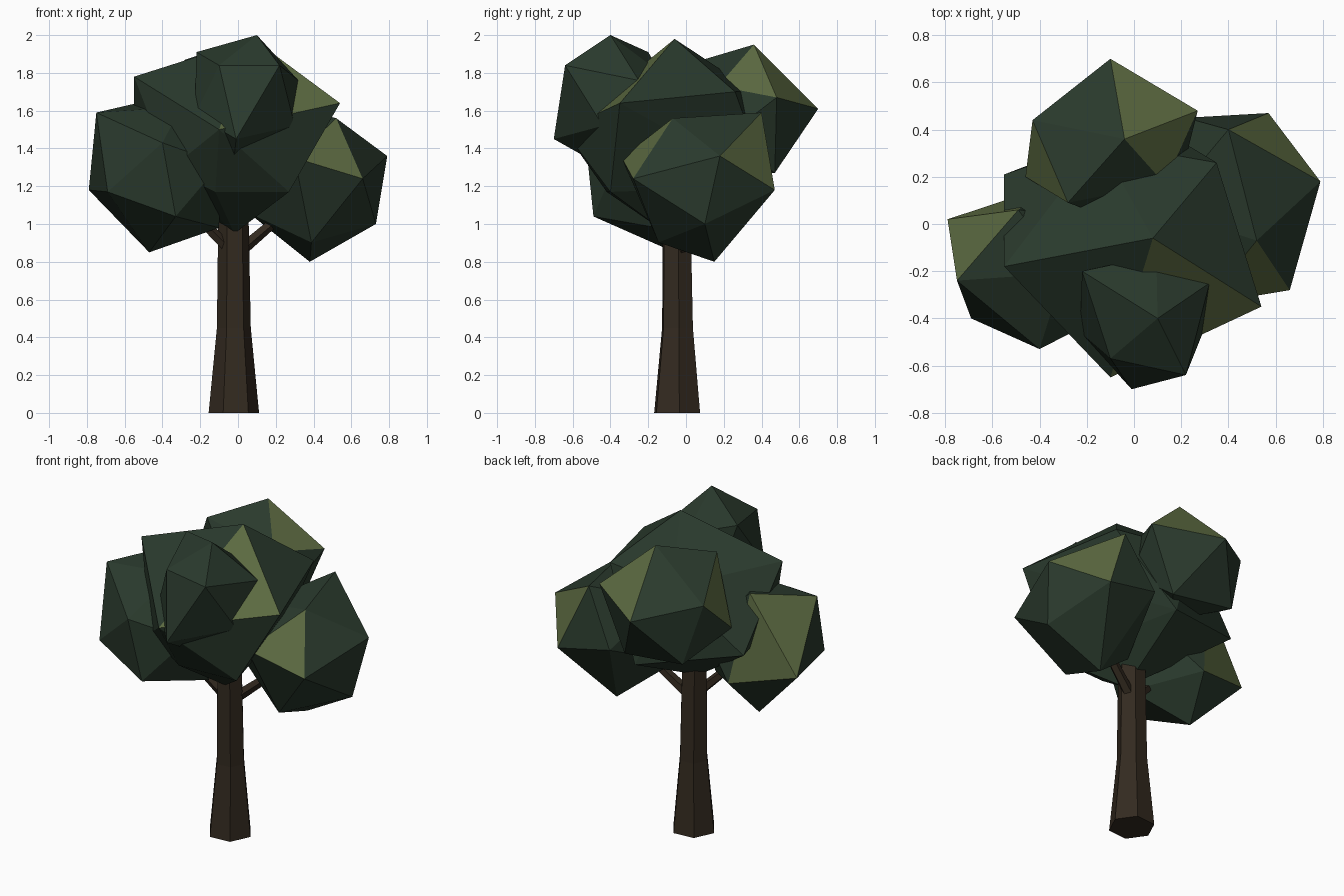
import bpy, bmesh, math
from mathutils import Vector, Matrix

if "Cube" in bpy.data.objects:
    bpy.data.objects.remove(bpy.data.objects["Cube"])


def material(name, rgb):
    m = bpy.data.materials.new(name)
    m.diffuse_color = (*rgb, 1)
    m.use_nodes = True
    m.node_tree.nodes["Principled BSDF"].inputs["Base Color"].default_value = m.diffuse_color
    return m


DARK = material("dark_green", (0.023, 0.042, 0.026))
OLIVE = material("olive_green", (0.105, 0.142, 0.052))
BARK = material("bark_brown", (0.033, 0.023, 0.014))


def finish(name, bm, mats):
    bmesh.ops.recalc_face_normals(bm, faces=bm.faces[:])
    me = bpy.data.meshes.new(name)
    bm.to_mesh(me)
    bm.free()
    ob = bpy.data.objects.new(name, me)
    bpy.context.collection.objects.link(ob)
    for m in mats:
        me.materials.append(m)
    return ob


def frame(a, b):
    """Orthonormal frame with a as first axis and b in the first plane."""
    a = a.normalized()
    c = a.cross(b).normalized()
    return Matrix((a, c.cross(a), c)).transposed()


def leaf_clump(name, centre, radius, corners, olive_dirs):
    """Uneven icosahedron: its nearest corners are pulled to given points."""
    centre = Vector(centre)
    corners = [Vector(c) for c in corners]
    bm = bmesh.new()
    bmesh.ops.create_icosphere(bm, subdivisions=1, radius=1)
    bm.verts.ensure_lookup_table()
    v0 = bm.verts[0]
    v1 = v0.link_edges[0].other_vert(v0)
    turn = frame(corners[0] - centre, corners[1] - centre) @ frame(v0.co, v1.co).transposed()
    free = [turn @ v.co for v in bm.verts]
    bm.free()
    for c in corners:
        d = (c - centre).normalized()
        free.remove(max(free, key=lambda p: p.normalized().dot(d)))
    bm = bmesh.new()
    for p in corners + [centre + radius * q for q in free]:
        bm.verts.new(p)
    bmesh.ops.convex_hull(bm, input=bm.verts[:])
    loose = [v for v in bm.verts if not v.link_faces]
    bmesh.ops.delete(bm, geom=loose, context='VERTS')
    bmesh.ops.recalc_face_normals(bm, faces=bm.faces[:])
    # sunny leaves: the face that looks most towards each direction
    for d in olive_dirs:
        d = Vector(d).normalized()
        max(bm.faces, key=lambda f: f.normal.dot(d)).material_index = 1
    return finish(name, bm, [DARK, OLIVE])


def limb(name, sections, sides, lean=False):
    """Tapered faceted limb through (x, y, z, radius) sections."""
    bm = bmesh.new()
    rot = Matrix.Rotation(math.radians(5), 3, 'Z')
    if lean:
        axis = Vector(sections[-1][:3]) - Vector(sections[0][:3])
        rot = Vector((0, 0, 1)).rotation_difference(axis).to_matrix()
    rings = []
    for x, y, z, r in sections:
        ring = []
        for i in range(sides):
            t = 2 * math.pi * i / sides
            p = rot @ Vector((r * math.cos(t), r * math.sin(t), 0))
            ring.append(bm.verts.new(p + Vector((x, y, z))))
        rings.append(ring)
    for lo, hi in zip(rings, rings[1:]):
        for i in range(sides):
            j = (i + 1) % sides
            bm.faces.new((lo[i], lo[j], hi[j], hi[i]))
    bm.faces.new(rings[0][::-1])
    bm.faces.new(rings[-1])
    return finish(name, bm, [BARK])


# Trunk and side branches
limb("trunk", [(-0.022, -0.047, 0, 0.134), (-0.022, -0.045, 0.45, 0.09),
               (-0.025, -0.05, 1.2, 0.078)], 6)
limb("right_branch", [(0.0, -0.03, 0.85, 0.035), (0.26, 0.04, 1.07, 0.025)], 5, True)
limb("left_branch", [(-0.03, -0.06, 0.85, 0.032), (-0.26, -0.12, 1.08, 0.025)], 5, True)

# Foliage
leaf_clump("centre_leaves", (0, -0.06, 1.46), 0.5,
           [(0.08, -0.06, 1.98), (0.54, -0.35, 1.64), (-0.55, -0.18, 1.78),
            (0.35, 0.26, 1.70), (-0.10, -0.65, 1.5), (-0.12, -0.42, 1.17),
            (0.27, -0.40, 1.17), (-0.55, 0.21, 1.33), (0.05, 0.44, 1.2),
            (-0.02, -0.10, 0.95)],
           [(0.4, -0.7, 0.58)])
leaf_clump("left_leaves", (-0.42, -0.19, 1.26), 0.38,
           [(-0.75, -0.24, 1.59), (-0.79, 0.02, 1.18), (-0.69, -0.40, 1.17),
            (-0.40, -0.53, 1.43), (-0.49, 0.06, 1.65), (-0.33, -0.49, 1.04),
            (-0.47, -0.06, 0.85), (-0.10, -0.15, 0.98)],
           [(-0.7, 0.4, 0.5), (-0.4, 0.9, 0.15)])
leaf_clump("right_leaves", (0.40, 0.09, 1.2), 0.38,
           [(0.79, 0.18, 1.36), (0.40, 0.40, 1.59), (0.52, -0.07, 1.56),
            (0.66, -0.28, 1.24), (0.73, 0.10, 1.0), (0.57, 0.47, 1.18),
            (0.38, 0.15, 0.80), (0.30, -0.34, 1.35), (0.22, 0.45, 1.25)],
           [(0.53, 0.7, 0.5), (0.35, -0.7, 0.62)])
leaf_clump("front_top_leaves", (0.05, -0.40, 1.67), 0.3,
           [(0.10, -0.40, 2.0), (0.22, -0.64, 1.84), (-0.10, -0.57, 1.84),
            (-0.22, -0.20, 1.91), (0.32, -0.25, 1.76), (-0.01, -0.70, 1.45),
            (0.30, -0.44, 1.52), (-0.02, -0.54, 1.36)],
           [])
leaf_clump("back_leaves", (-0.08, 0.35, 1.6), 0.34,
           [(-0.10, 0.70, 1.61), (-0.04, 0.36, 1.95), (0.27, 0.48, 1.67),
            (0.10, 0.47, 1.27), (-0.32, 0.49, 1.32), (-0.43, 0.44, 1.70),
            (-0.46, 0.20, 1.48), (-0.28, 0.09, 1.87), (0.13, 0.17, 1.73)],
           [(0.47, 0.7, 0.55), (0.7, -0.1, 0.7), (-0.93, -0.2, 0.35)])
